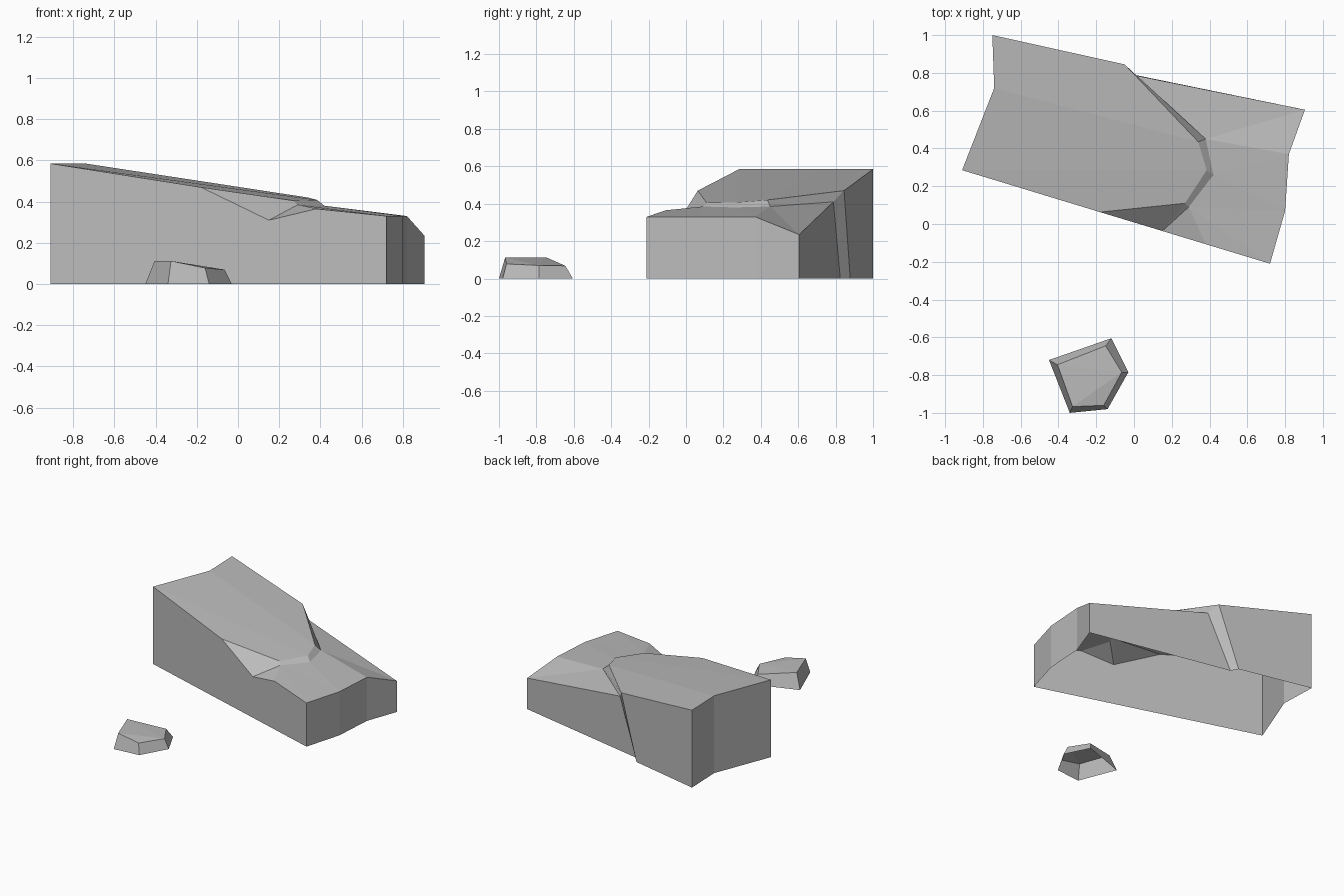
import bpy, bmesh

if "Cube" in bpy.data.objects:
    bpy.data.objects.remove(bpy.data.objects["Cube"])

stone = bpy.data.materials.new("grey stone")
stone.diffuse_color = (0.5, 0.5, 0.5, 1)
stone.use_nodes = True
stone.node_tree.nodes["Principled BSDF"].inputs["Base Color"].default_value = stone.diffuse_color


def build(name, points, faces):
    """Make a flat-faced object from named points and faces given as point names."""
    bm = bmesh.new()
    v = {k: bm.verts.new(p) for k, p in points.items()}
    for f in faces:
        bm.faces.new([v[k] for k in f.split()])
    bmesh.ops.recalc_face_normals(bm, faces=bm.faces)
    mesh = bpy.data.meshes.new(name)
    bm.to_mesh(mesh)
    bm.free()
    mesh.materials.append(stone)
    ob = bpy.data.objects.new(name, mesh)
    bpy.context.collection.objects.link(ob)


# Large split boulder: rim points, then the ledge's upper (U) and lower (L) edges
pts = {
    "H": (-.91, .285, .585), "I": (-.74, .72, .585), "A": (-.75, 1.0, .585),
    "B": (-.05, .845, .47), "C": (0, .788, .41),
    "D": (.905, .605, .235), "E": (.82, .37, .33), "F": (.80, .07, .33), "G": (.72, -.21, .33),
    "M": (.38, -.107, .365), "N": (.15, -.037, .31), "P": (-.18, .063, .47),
    "U1": (.34, .435, .42), "U2": (.385, .285, .408), "U3": (.27, .11, .405),
    "L1": (.38, .45, .385), "L2": (.42, .26, .38), "L3": (.29, .09, .385),
}
# Ground points; the crack in the back wall leans as it goes down
for k in "HIADEFG":
    pts[k + "0"] = (*pts[k][:2], 0)
pts["B0"] = (-.2, .878, 0)
pts["C0"] = (-.17, .825, 0)

build("split_boulder", pts, [
    # upper slab
    "I A B U1", "H I U1 U2", "H U2 U3 P",
    # ledge and front notch
    "B C L1 U1", "U1 L1 L2 U2", "U2 L2 L3 U3", "P U3 N", "U3 L3 N", "N L3 M",
    # lower slab
    "C D L1", "L1 D E", "L1 E L2", "L2 E F", "L2 F L3", "L3 F G", "L3 G M",
    # walls, open underneath
    "H P N M G G0 H0", "G F F0 G0", "F E E0 F0", "E D D0 E0",
    "D C C0 D0", "C B B0 C0", "B A A0 B0", "A I I0 A0", "I H H0 I0",
])

# Small stone: five-sided, tapering, with a tilted top
base = [(-.45, -.72), (-.12, -.605), (-.03, -.785), (-.14, -.98), (-.34, -1.0)]
top = [(-.405, -.745, .112), (-.15, -.645, .068), (-.065, -.785, .07),
       (-.16, -.96, .078), (-.325, -.967, .112)]
pts = {f"b{i}": (*p, 0) for i, p in enumerate(base)}
pts.update({f"t{i}": p for i, p in enumerate(top)})
sides = [f"b{i} b{(i + 1) % 5} t{(i + 1) % 5} t{i}" for i in range(5)]
build("small_stone", pts, sides + ["t0 t1 t2", "t0 t2 t4", "t4 t2 t3"])
